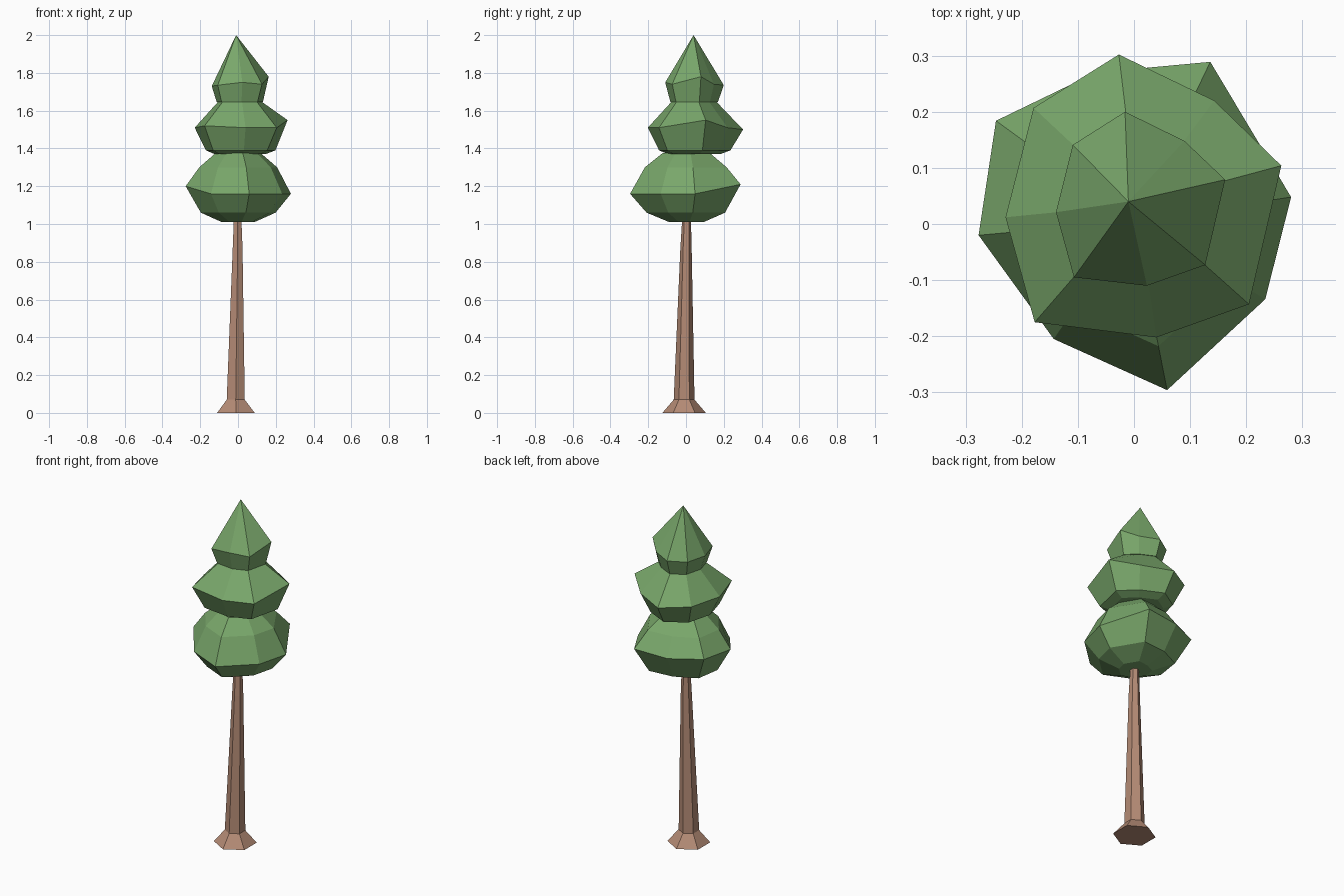
import bpy, bmesh, math

if "Cube" in bpy.data.objects:
    bpy.data.objects.remove(bpy.data.objects["Cube"])


def material(name, rgb):
    m = bpy.data.materials.new(name)
    m.diffuse_color = (*rgb, 1)
    m.use_nodes = True
    m.node_tree.nodes["Principled BSDF"].inputs["Base Color"].default_value = m.diffuse_color
    return m


def loft(name, rings, mat, apex=None):
    """Skin a stack of equal-sided rings, closed below and closed or pointed above."""
    bm = bmesh.new()
    loops = [[bm.verts.new(p) for p in ring] for ring in rings]
    n = len(loops[0])
    for a, b in zip(loops, loops[1:]):
        for i in range(n):
            j = (i + 1) % n
            bm.faces.new((a[i], a[j], b[j], b[i]))
    bm.faces.new(loops[0][::-1])
    if apex:
        tip = bm.verts.new(apex)
        for i in range(n):
            bm.faces.new((loops[-1][i], loops[-1][(i + 1) % n], tip))
    else:
        bm.faces.new(loops[-1])
    bmesh.ops.recalc_face_normals(bm, faces=bm.faces)
    me = bpy.data.meshes.new(name)
    bm.to_mesh(me)
    bm.free()
    me.materials.append(mat)
    ob = bpy.data.objects.new(name, me)
    bpy.context.collection.objects.link(ob)
    return ob


def tier(name, outline, centre, below, above, mat, apex=None):
    """Foliage tier: an irregular widest outline, with shrunken copies (height, scale)."""
    cx, cy = centre

    def shrunk(z, s):
        return [(cx + (x - cx) * s, cy + (y - cy) * s, z) for x, y, _ in outline]

    rings = [shrunk(*r) for r in below] + [outline] + [shrunk(*r) for r in above]
    return loft(name, rings, mat, apex)


def hexagon(cx, cy, z, r):
    return [(cx + r * math.cos(math.radians(30 + 60 * i)),
             cy + r * math.sin(math.radians(30 + 60 * i)), z) for i in range(6)]


leaf = material("leaf green", (0.19, 0.385, 0.145))
bark = material("bark brown", (0.46, 0.26, 0.18))

# Trunk with flared foot
loft("trunk", [hexagon(-0.011, -0.01, 0, 0.115), hexagon(-0.012, -0.01, 0.07, 0.055),
               hexagon(-0.002, 0, 0.87, 0.03), hexagon(-0.002, 0.003, 1.03, 0.023)], bark)

# Lower foliage
tier("lower_foliage",
     [(0.28, 0.048, 1.16), (0.136, 0.289, 1.21), (-0.068, 0.27, 1.2), (-0.246, 0.184, 1.21),
      (-0.277, -0.02, 1.2), (-0.143, -0.205, 1.16), (0.059, -0.296, 1.16), (0.234, -0.134, 1.16)],
     (0, 0.005), [(1.01, 0.31), (1.06, 0.71)], [(1.30, 0.74), (1.375, 0.43)], leaf)

# Middle foliage
tier("middle_foliage",
     [(0.2625, 0.104, 1.55), (0.143, 0.22, 1.51), (-0.027, 0.302, 1.5), (-0.179, 0.207, 1.51),
      (-0.229, 0.012, 1.51), (-0.177, -0.175, 1.52), (0.04, -0.202, 1.51), (0.205, -0.143, 1.51)],
     (0.005, 0.035), [(1.37, 0.55), (1.39, 0.75)], [(1.645, 0.48)], leaf)

# Pointed top foliage
tier("top_foliage",
     [(0.1625, 0.079, 1.78), (0.09, 0.148, 1.74), (-0.016, 0.2, 1.735), (-0.109, 0.141, 1.73),
      (-0.139, 0.021, 1.73), (-0.107, -0.095, 1.735), (0.023, -0.11, 1.75), (0.127, -0.073, 1.74)],
     (0, 0.035), [(1.645, 0.81)], [], leaf, apex=(-0.01, 0.04, 2.0))
